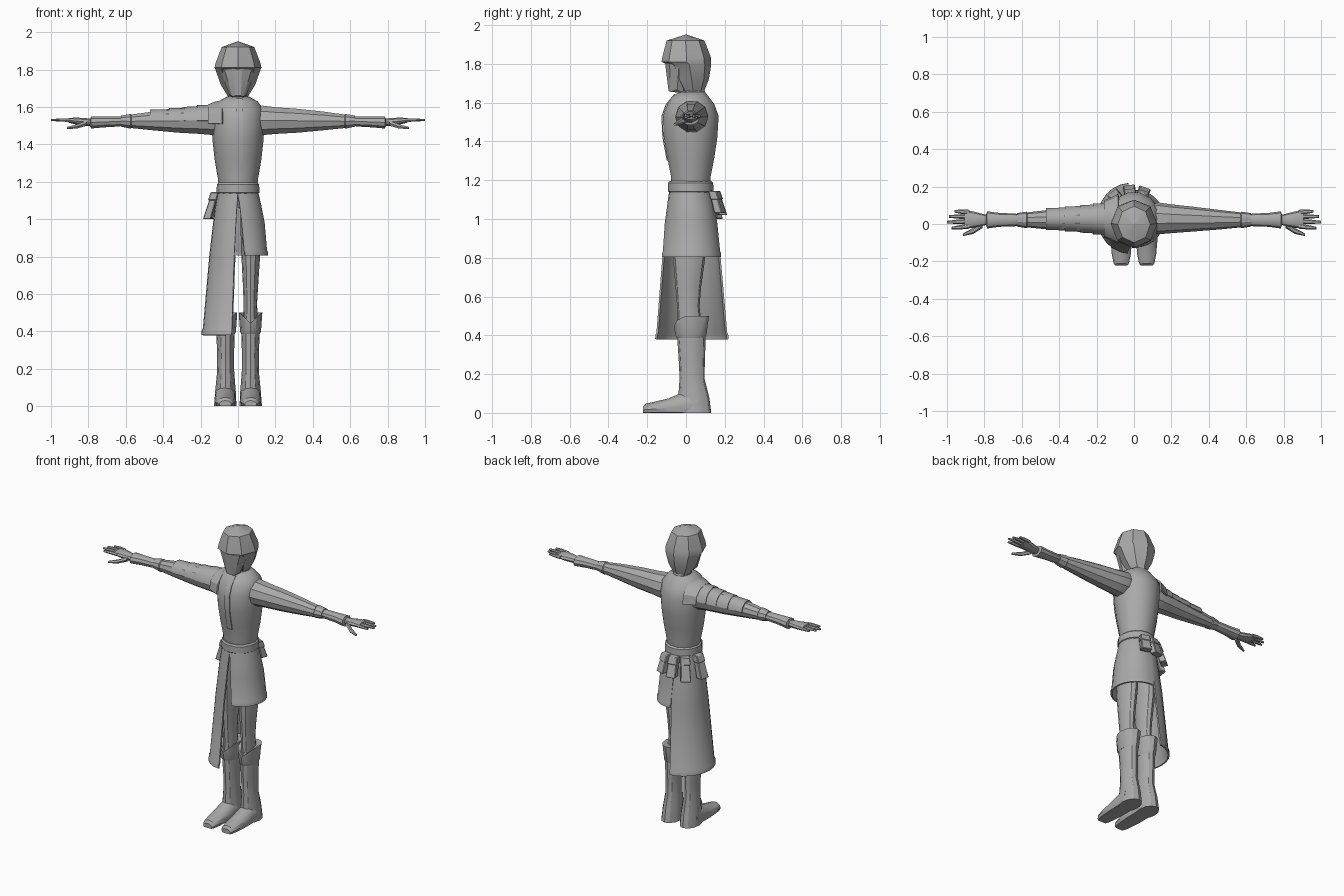
import bpy
import bmesh
import math
from math import sin, cos, radians
from mathutils import Vector, Matrix

cube = bpy.data.objects.get("Cube")
if cube:
    bpy.data.objects.remove(cube, do_unlink=True)

GREY = (0.4, 0.4, 0.4, 1)
cloth = bpy.data.materials.new("plain grey")
cloth.use_nodes = True
cloth.diffuse_color = GREY
cloth.node_tree.nodes["Principled BSDF"].inputs["Base Color"].default_value = GREY


def finish(name, bm, sharp=32):
    """Turn a bmesh into a shaded object, keeping steep edges sharp."""
    bmesh.ops.recalc_face_normals(bm, faces=bm.faces)
    for f in bm.faces:
        f.smooth = True
    for e in bm.edges:
        e.smooth = len(e.link_faces) == 2 and e.calc_face_angle(0) < radians(sharp)
    mesh = bpy.data.meshes.new(name)
    bm.to_mesh(mesh)
    bm.free()
    mesh.materials.append(cloth)
    obj = bpy.data.objects.new(name, mesh)
    bpy.context.collection.objects.link(obj)
    return obj


def ring(axis, pos, cu, cv, ru, rv, n=10, start=0, end=None):
    """Ellipse, or an arc of one, across the given axis."""
    count = n if end is None else n + 1
    span = 360 if end is None else end - start
    points = []
    for i in range(count):
        a = radians(start + span * i / n)
        u, v = cu + ru * cos(a), cv + rv * sin(a)
        points.append(Vector({"x": (pos, u, v), "y": (u, pos, v), "z": (u, v, pos)}[axis]))
    return points


def loft(name, rings, closed=True, thick=0, sharp=32):
    """Skin a row of rings; closed ones are capped, open ones get thickness."""
    bm = bmesh.new()
    rows = [[bm.verts.new(p) for p in r] for r in rings]
    n = len(rows[0])
    for low, high in zip(rows, rows[1:]):
        for i in range(n if closed else n - 1):
            j = (i + 1) % n
            bm.faces.new((low[i], low[j], high[j], high[i]))
    if closed:
        bm.faces.new(rows[0])
        bm.faces.new(rows[-1])
    if thick:
        bmesh.ops.recalc_face_normals(bm, faces=bm.faces)
        bmesh.ops.solidify(bm, geom=bm.faces[:], thickness=thick)
    return finish(name, bm, sharp)


def body(name, rows, n=12, start=0, sharp=32):
    """Upright loft from rows of height, half width, front y and back y."""
    return loft(name, [ring("z", z, 0, (f + b) / 2, w, (b - f) / 2, n, start)
                       for z, w, f, b in rows], sharp=sharp)


# Torso, neck and belt
body("torso", [(1.06, .075, -.04, .09), (1.14, .1, -.08, .13), (1.22, .108, -.08, .13),
               (1.32, .125, -.1, .15), (1.42, .136, -.118, .165), (1.53, .143, -.123, .172),
               (1.59, .135, -.1, .15), (1.63, .105, -.075, .12), (1.655, .06, -.035, .1)], 14)
body("neck", [(1.62, .065, -.04, .105), (1.67, .05, -.02, .095), (1.74, .05, -.01, .09)])
body("belt", [(1.135, .105, -.085, .13), (1.142, .115, -.092, .142),
              (1.185, .113, -.092, .14), (1.195, .104, -.085, .13)], 16)

# Faceted hood with a peaked brow
body("hood", [(1.65, .05, -.015, .09), (1.72, .093, -.06, .118), (1.795, .119, -.095, .13),
              (1.81, .125, -.126, .13), (1.835, .12, -.122, .128),
              (1.92, .087, -.1, .095), (1.95, .004, -.004, .004)], 8, sharp=20)


def hull(name, points):
    """Convex solid around a few corner points."""
    bm = bmesh.new()
    for p in points:
        bm.verts.new(p)
    bmesh.ops.convex_hull(bm, input=bm.verts)
    return finish(name, bm, 20)


# Angular mask below the brow
mask = []
for s in (-1, 1):
    mask += [(s * .1, -.035, 1.81), (s * .072, -.085, 1.8), (s * .022, -.108, 1.805),
             (s * .048, -.045, 1.668), (s * .03, -.078, 1.655), (s * .015, -.09, 1.66),
             (s * .03, -.01, 1.65)]
hull("face_mask", mask)

# Front closing strip
strip = []
for z, y in ((1.3, -.099), (1.42, -.122), (1.53, -.127), (1.59, -.105), (1.645, -.06)):
    strip.append([Vector((x, y, z)) for x in (-.012, .006, .024)])
loft("front_placket", strip, closed=False, thick=.006)


# Arms and hands
def arm_ring(s, x, y, z, ry, rz, n=10, **arc):
    return ring("x", s * x, y, z, ry, rz, n, **arc)


SLEEVE = [(.05, .03, 1.53, .07, .07), (.13, .03, 1.528, .085, .083),
          (.2, .028, 1.527, .077, .075), (.32, .026, 1.526, .066, .067),
          (.46, .023, 1.525, .052, .052), (.57, .022, 1.523, .04, .038)]
CUFF = [(.565, .022, 1.523, .034, .034), (.575, .022, 1.523, .044, .041),
        (.625, .022, 1.524, .036, .031)]
GLOVE = [(.61, .022, 1.523, .026, .024), (.635, .022, 1.522, .034, .028),
         (.72, .022, 1.52, .037, .031), (.785, .022, 1.517, .046, .034),
         (.79, .022, 1.517, .03, .022)]
PALM = [(.78, .022, 1.517, .024, .02), (.82, .022, 1.52, .035, .022),
        (.87, .024, 1.525, .046, .019), (.905, .026, 1.528, .044, .013)]
FINGERS = [(-.012, -.022, .975), (.014, .01, 1.0), (.04, .04, .99), (.063, .068, .96)]

for s, side in ((1, "left"), (-1, "right")):
    for part, rows in (("sleeve", SLEEVE), ("cuff", CUFF), ("glove", GLOVE), ("palm", PALM)):
        loft(side + "_" + part, [arm_ring(s, *r) for r in rows])
    for i, (y0, y1, tip) in enumerate(FINGERS):
        mid = (.88 + tip) / 2
        loft(f"{side}_finger_{i + 1}", [arm_ring(s, .88, y0, 1.528, .013, .011, 6),
                                        arm_ring(s, mid, (y0 + y1) / 2, 1.53, .012, .01, 6),
                                        arm_ring(s, tip, y1, 1.53, .007, .006, 6)])
    loft(side + "_thumb", [arm_ring(s, .81, -.002, 1.513, .02, .016, 6),
                           arm_ring(s, .86, -.037, 1.496, .016, .013, 6),
                           arm_ring(s, .915, -.058, 1.487, .007, .007, 6)])

# Overlapping plates over the right upper arm
PLATES = [(.12, .22, .09, .082), (.215, .29, .081, .073), (.285, .37, .073, .066),
          (.365, .47, .065, .058)]
for i, (x0, x1, r0, r1) in enumerate(PLATES):
    loft(f"arm_plate_{i + 1}",
         [arm_ring(-1, x, .027, 1.527, r, r, 6, start=0, end=180)
          for x, r in ((x0, r0 - .004), (x1, r1))], closed=False, thick=.008)
loft("shoulder_plate", [arm_ring(-1, x, .027, 1.525, ry, rz, 6, start=-8, end=188)
                        for x, ry, rz in ((.085, .135, .11), (.125, .115, .103), (.16, .1, .088))],
     closed=False, thick=.01)


# Uneven wrapped skirt: short on the left, long on the right
def skirt(name, rows):
    loft(name, [ring("z", z, cx, cy, rx, ry, 12, a, b)
                for z, cx, cy, rx, ry, a, b in rows], closed=False, thick=.01)


skirt("short_skirt", [(1.15, 0, .022, .107, .108, -92, 100), (1.08, .002, .024, .122, .12, -87, 100),
                      (.98, .006, .026, .138, .136, -84, 99), (.835, .01, .028, .146, .149, -81, 98),
                      (.825, .01, .028, .151, .153, -80, 97), (.805, .01, .028, .152, .154, -80, 97)])
skirt("long_skirt", [(1.15, 0, .022, .107, .108, 88, 270), (1.05, -.003, .025, .122, .124, 90, 268),
                     (.81, -.01, .028, .143, .15, 92, 266), (.415, -.018, .03, .17, .183, 94, 265),
                     (.405, -.018, .03, .176, .188, 94, 265), (.38, -.018, .03, .178, .19, 94, 265)])


# Belt pouches, each a tapered box with a flap
def box(name, depth, width, top, low, flare, place):
    bm = bmesh.new()
    bmesh.ops.create_cube(bm, size=1)
    for v in bm.verts:
        upper = v.co.z > 0
        grow = 1 if upper else flare
        lean = 0 if upper else (top - low) * .3
        v.co = (v.co.x * depth * grow + lean, v.co.y * width * grow, top if upper else low)
    bmesh.ops.bevel(bm, geom=bm.edges[:], offset=.004, segments=1, affect="EDGES")
    bm.transform(place)
    return finish(name, bm)


for i, (angle, low) in enumerate(((70, 1.03), (99, 1.02), (130, 1.0), (170, 1.0))):
    a = radians(angle)
    place = (Matrix.Translation((.122 * cos(a), .025 + .128 * sin(a), 0))
             @ Matrix.Rotation(a, 4, "Z"))
    box(f"pouch_{i + 1}", .035, .052, 1.14, low, 1.25, place)
    box(f"pouch_flap_{i + 1}", .042, .058, 1.145, 1.1, 1.1, place)

# Legs, boots and boot cuffs
LEG = [(1.13, .054, .02, .04, .08), (1.0, .062, .018, .05, .088), (.8, .068, .016, .05, .083),
       (.65, .067, .012, .041, .066), (.55, .066, .012, .036, .058), (.44, .066, .02, .04, .062)]
BOOT = [(.47, .067, .025, .05, .07), (.38, .067, .028, .049, .073), (.28, .066, .03, .045, .068),
        (.18, .066, .031, .046, .064), (.08, .067, .04, .055, .08), (0, .068, .045, .06, .085)]
BOOT_CUFF = [(.385, .067, .025, .05, .073), (.4, .067, .025, .056, .08),
             (.5, .067, .028, .063, .09), (.5, .067, .028, .05, .076)]
FOOT = [(.06, .13, .056), (-.02, .105, .058), (-.09, .075, .057), (-.16, .058, .051),
        (-.21, .047, .041), (-.223, .03, .032)]
for s, side in ((1, "left"), (-1, "right")):
    for part, rows in (("leg", LEG), ("boot", BOOT), ("boot_cuff", BOOT_CUFF)):
        rings = [ring("z", z, s * x, y, rx, ry, 12) for z, x, y, rx, ry in rows]
        if part == "boot_cuff":
            for r in rings[2:]:  # notch in the front of the rim
                for p in r:
                    if p.y < 0:
                        p.z -= .055 * max(0, 1 - abs(p.x - s * .067) / .06)
        loft(side + "_" + part, rings)
    rings = [ring("y", y, s * .068, h * .35, w, h * .65, 12) for y, h, w in FOOT]
    for r in rings:  # flat sole
        for p in r:
            p.z = max(p.z, 0)
    loft(side + "_foot", rings)
